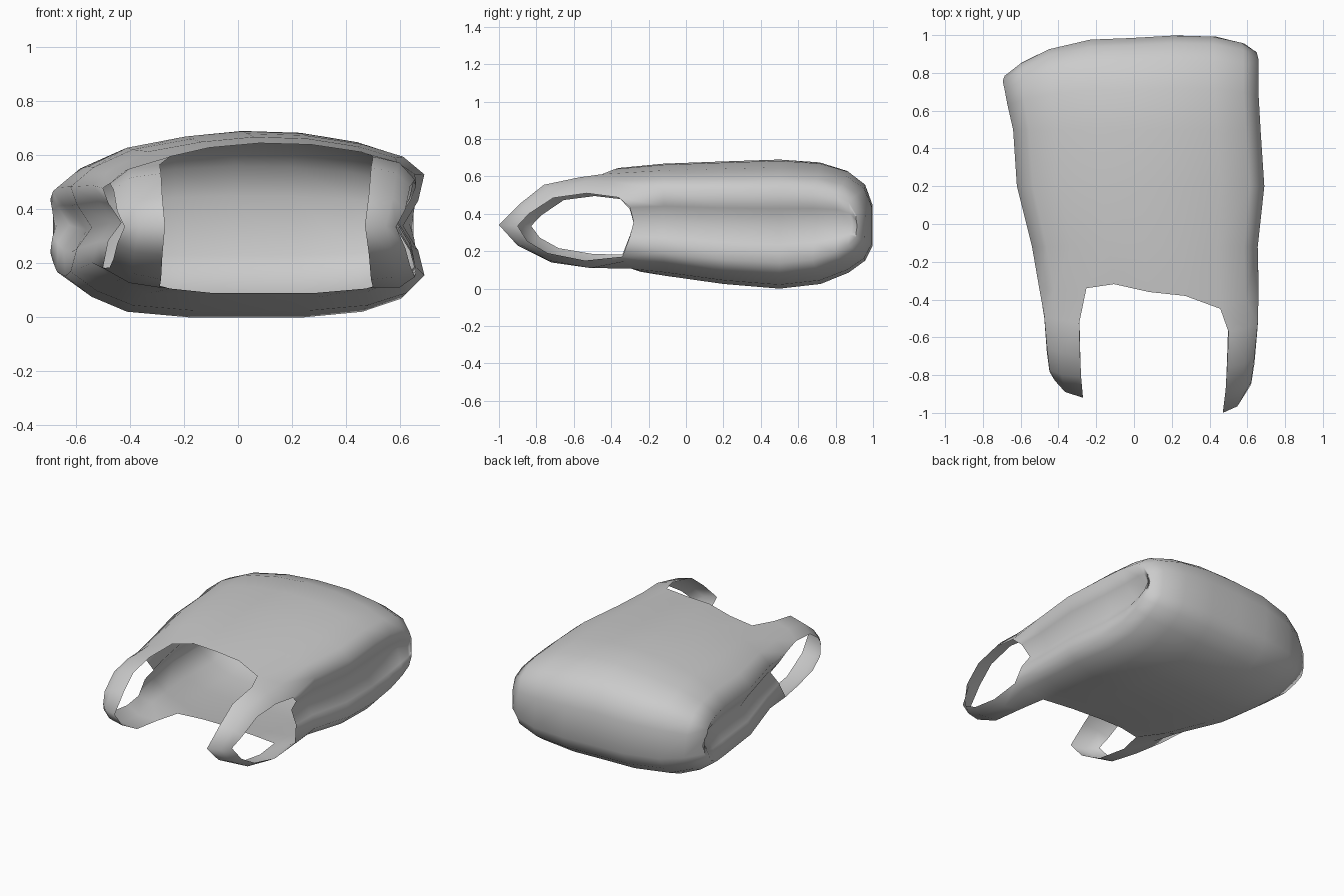
import bpy, bmesh
from mathutils import Vector

if "Cube" in bpy.data.objects:
    bpy.data.objects.remove(bpy.data.objects["Cube"])


def lerp_table(table, x):
    """Piecewise-linear lookup."""
    if x <= table[0][0]:
        return table[0][1]
    for (x0, y0), (x1, y1) in zip(table, table[1:]):
        if x <= x1:
            return y0 + (y1 - y0) * (x - x0) / (x1 - x0)
    return table[-1][1]


# Cross-section of the bag: across (-1..1), height (0..1)
TOP = [(-1, .70), (-.87, .81), (-.65, .91), (-.32, .97), (0, 1),
       (.33, .99), (.65, .94), (.88, .87), (1, .77)]
RIGHT_PLEAT = [(.965, .62), (.88, .48), (.965, .34)]
BOTTOM = [(1, .20), (.9, .10), (.68, .03), (.35, 0), (0, 0),
          (-.3, 0), (-.65, .03), (-.85, .11), (-1, .22)]
LEFT_PLEAT = [(-.965, .35), (-.88, .47), (-.965, .60)]
SECTION = TOP + RIGHT_PLEAT + BOTTOM + LEFT_PLEAT
N = len(SECTION)

# Stations from mouth to base: y, left x, right x, top z, bottom z, pleat depth
STATIONS = [(-.35, -.50, .66, .645, .09, 1), (-.12, -.54, .655, .668, .07, 1),
            (.2, -.62, .69, .68, .025, 1), (.5, -.64, .67, .69, 0, 1),
            (.72, -.67, .66, .675, .025, 1), (.87, -.685, .66, .63, .085, .75),
            (.96, -.695, .66, .56, .15, .3), (1, -.685, .65, .45, .23, .1)]
BASE_EDGE = [(-.69, .78), (-.62, .84), (-.47, .92), (-.26, .975), (0, .985),
             (.25, 1), (.47, .99), (.6, .95), (.66, .9)]
MOUTH_TOP = [(-.5, -.35), (-.25, -.34), (-.12, -.315), (.08, -.36),
             (.27, -.38), (.46, -.45), (.66, -.36)]
MOUTH_BOTTOM = [(-.5, -.34), (-.25, -.28), (-.12, -.23), (.08, -.23),
                (.27, -.24), (.46, -.29), (.66, -.34)]

bm = bmesh.new()

# Body: rings lofted along y, skewed at both ends
rings = []
for s, xl, xr, zt, zb, depth in STATIONS:
    ring = []
    mouth = s == STATIONS[0][0]
    for i, (a, b) in enumerate(SECTION):
        pleat = 9 <= i <= 11 or i >= 21
        if pleat:
            a = (1 if a > 0 else -1) * (1 - depth * (1 - abs(a)))
        x = (xl + xr) / 2 + a * (xr - xl) / 2
        y = s
        z = zb + b * (zt - zb)
        if s > .5:
            y = .5 + (s - .5) * (lerp_table(BASE_EDGE, x) - .5) / .5
        elif mouth:
            if i in (2, 18):      # rounded mouth corner
                x += .045
            if i in (8, 12, 20):  # side hole corners
                z -= .03
            if pleat:
                y = -.28 if i in (10, 22) else -.30
            else:
                y = lerp_table(MOUTH_TOP if i < 9 else MOUTH_BOTTOM, x)
        ring.append(bm.verts.new((x, y, z)))
    rings.append(ring)
for r0, r1 in zip(rings, rings[1:]):
    for i in range(N):
        j = (i + 1) % N
        bm.faces.new((r0[i], r0[j], r1[j], r1[i]))

# Closed base: strips from top edge to bottom edge, plus pleat ends
end = rings[-1]
for i in range(8):
    bm.faces.new((end[i], end[i + 1], end[19 - i], end[20 - i]))
bm.faces.new(end[8:13])
bm.faces.new(end[20:24] + [end[0]])

# Handles: a strip leaving the top, folding round the tip, back to the bottom
INNER = [(-.57, .595), (-.76, .555), (-.88, .46), (-1, .34),
         (-.9, .23), (-.72, .14), (-.48, .11)]
OUTER = [(-.53, .51), (-.71, .485), (-.84, .40), (-.9, .335),
         (-.85, .255), (-.74, .19), (-.54, .15)]
IN_OFF = [0, .25, .5, 1, .5, .25, 0]


def handle(top_cols, inner_x, outer_x, reach, drop, lift):
    """top_cols run inner to outer; x ranges go from root to tip."""
    front = rings[0]
    rows = [[front[c] for c in top_cols]]
    for (yi, zi), (yo, zo), k in zip(INNER, OUTER, IN_OFF):
        lower = drop * (1 - k) if zi > .34 else 0
        rise = lift * (1 - k) if zi < .34 else 0
        pi = Vector((inner_x[0] + k * (inner_x[1] - inner_x[0]), yi * reach, zi - lower))
        po = Vector((outer_x[0] + k * (outer_x[1] - outer_x[0]), yo * reach,
                     zo - lower / 2 + rise))
        pm = pi.lerp(po, .5)
        # bulge the middle of the strip outward
        pm.x += .02 if po.x > 0 else -.02
        pm.y -= .015 * k
        pm.z += .02 * (1 - k) * (1 if zi > .34 else -1)
        rows.append([bm.verts.new(p) for p in (pi, pm, po)])
    rows.append([front[20 - c] for c in top_cols])
    for r0, r1 in zip(rows, rows[1:]):
        for i in range(2):
            bm.faces.new((r0[i], r0[i + 1], r1[i + 1], r1[i]))


handle((6, 7, 8), (.50, .47), (.655, .585), 1.0, 0, 0)
handle((2, 1, 0), (-.29, -.27), (-.475, -.42), .92, .03, .035)

bmesh.ops.recalc_face_normals(bm, faces=bm.faces[:])
for f in bm.faces:
    f.smooth = True
mesh = bpy.data.meshes.new("carrier_bag")
bm.to_mesh(mesh)
bm.free()
bag = bpy.data.objects.new("carrier_bag", mesh)
bpy.context.collection.objects.link(bag)
